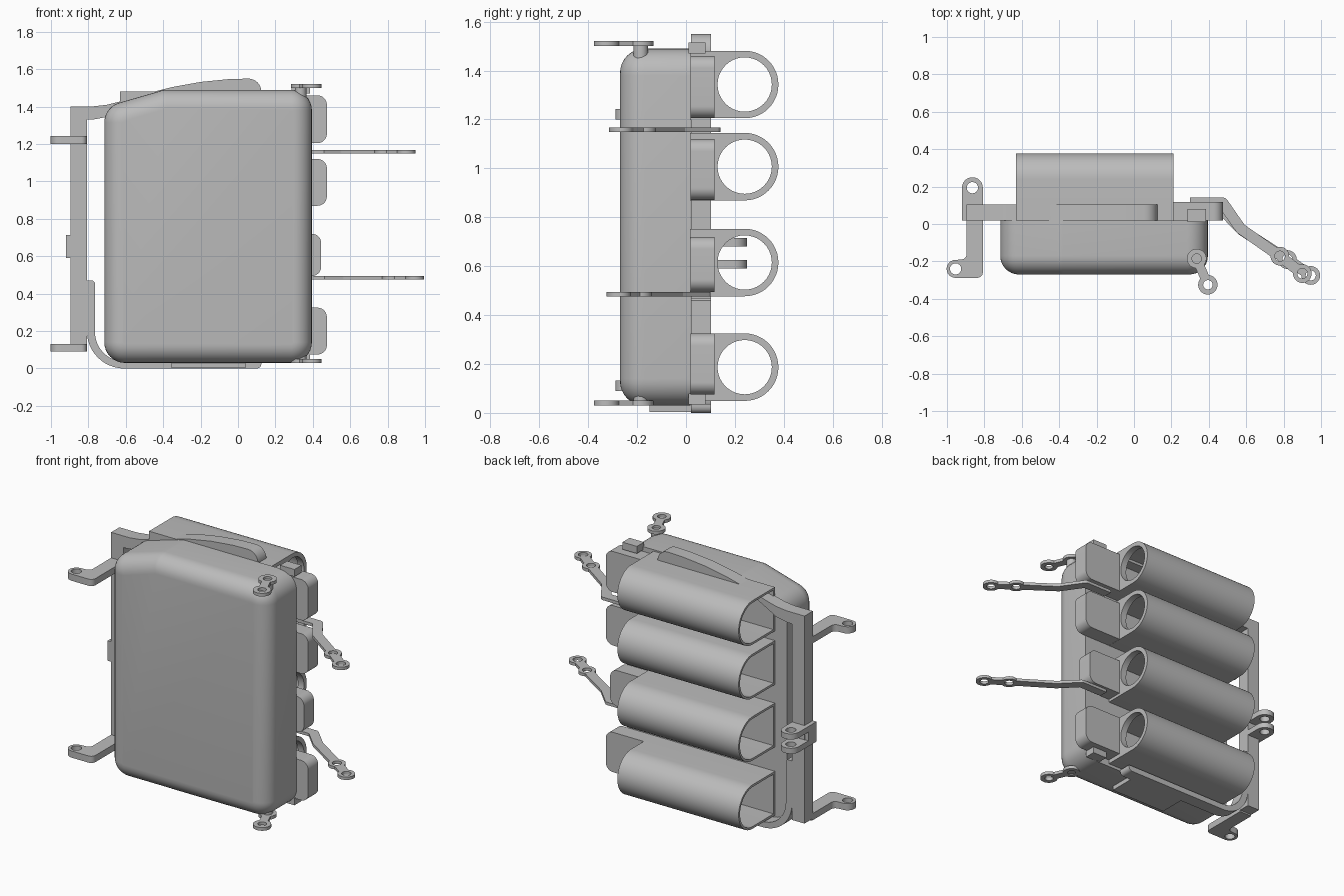
import bpy, bmesh, math
from mathutils import Vector

cube = bpy.data.objects.get("Cube")
if cube:
    bpy.data.objects.remove(cube, do_unlink=True)

GREY = (0.5, 0.5, 0.5, 1.0)
mat = bpy.data.materials.new("plain grey")
mat.use_nodes = True
mat.diffuse_color = GREY
mat.node_tree.nodes["Principled BSDF"].inputs["Base Color"].default_value = GREY


def finish(name, bm):
    """Turn a bmesh into a clean, shaded object."""
    bmesh.ops.remove_doubles(bm, verts=bm.verts, dist=0.0001)
    bmesh.ops.recalc_face_normals(bm, faces=bm.faces)
    me = bpy.data.meshes.new(name)
    bm.to_mesh(me)
    bm.free()
    me.materials.append(mat)
    ob = bpy.data.objects.new(name, me)
    bpy.context.collection.objects.link(ob)
    bpy.ops.object.select_all(action='DESELECT')
    ob.select_set(True)
    bpy.context.view_layer.objects.active = ob
    bpy.ops.object.shade_smooth_by_angle(angle=math.radians(35))
    return ob


def add_plate(bm, loops, lo, hi, axis):
    """Extrude flat outlines (later ones are holes) from lo to hi along an axis."""
    cu = bpy.data.curves.new("outline", 'CURVE')
    cu.dimensions, cu.fill_mode = '2D', 'BOTH'
    cu.extrude = (hi - lo) / 2
    for loop in loops:
        sp = cu.splines.new('POLY')
        sp.points.add(len(loop) - 1)
        sp.use_cyclic_u = True
        for p, (u, v) in zip(sp.points, loop):
            p.co = (u, v, 0, 1)
    ob = bpy.data.objects.new("outline", cu)
    bpy.context.collection.objects.link(ob)
    me = bpy.data.meshes.new_from_object(ob)
    for vert in me.vertices:
        u, v, w = vert.co
        w += (lo + hi) / 2
        vert.co = {'x': (w, u, v), 'y': (u, w, v), 'z': (u, v, w)}[axis]
    bm.from_mesh(me)
    bpy.data.objects.remove(ob, do_unlink=True)
    bpy.data.curves.remove(cu)
    bpy.data.meshes.remove(me)


def plate(name, loops, lo, hi, axis):
    bm = bmesh.new()
    add_plate(bm, loops, lo, hi, axis)
    return finish(name, bm)


def arc(c, r, a0, a1, n=12):
    return [(c[0] + r * math.cos(math.radians(a0 + (a1 - a0) * i / n)),
             c[1] + r * math.sin(math.radians(a0 + (a1 - a0) * i / n))) for i in range(n + 1)]


def circle(c, r, n=32):
    return arc(c, r, 0, 360, n)[:-1]


def rect(u0, u1, v0, v1):
    return [(u0, v0), (u1, v0), (u1, v1), (u0, v1)]


def rounded(centres, r, n=8):
    """Convex anticlockwise polygon of corner centres, grown by r."""
    pts, k = [], len(centres)
    for i, c in enumerate(centres):
        d0 = Vector(c) - Vector(centres[i - 1])
        d1 = Vector(centres[(i + 1) % k]) - Vector(c)
        a0 = math.degrees(math.atan2(-d0.x, d0.y))
        turn = (math.degrees(math.atan2(-d1.x, d1.y)) - a0) % 360
        pts += arc(c, r, a0, a0 + turn, n)
    return pts


def link(name, path, eyes, width, lo, hi, eye_r=0.05, hole=0.027):
    """Flat arm along a path, with ringed holes at the points listed in eyes."""
    bm = bmesh.new()
    for i, p in enumerate(path):
        if i in eyes:
            add_plate(bm, [circle(p, eye_r), circle(p, hole)], lo, hi, 'z')
        elif 0 < i < len(path) - 1:
            add_plate(bm, [circle(p, width / 2)], lo, hi, 'z')
    for i in range(len(path) - 1):
        a, b = Vector(path[i]), Vector(path[i + 1])
        d = (b - a).normalized()
        s = Vector((-d.y, d.x)) * width / 2
        a += d * (eye_r * 0.75 if i in eyes else 0)
        b -= d * (eye_r * 0.75 if i + 1 in eyes else 0)
        add_plate(bm, [[tuple(q) for q in (a - s, b - s, b + s, a + s)]], lo, hi, 'z')
    return finish(name, bm)


# Main case: rounded outline with a filleted front
BACK, FRONT, R, FILLET = 0.018, -0.27, 0.11, 0.1
corners = [(0.285, 0.14), (0.285, 1.38), (-0.38, 1.38), (-0.605, 1.315), (-0.605, 0.14)]
bm = bmesh.new()
rings = []
steps = [(BACK, 0)] + [(FRONT + FILLET * (1 - math.sin(t)), FILLET * (1 - math.cos(t)))
                       for t in [math.pi / 2 * i / 8 for i in range(9)]]
for y, inset in steps:
    rings.append([bm.verts.new((x, y, z)) for x, z in rounded(corners, R - inset)])
for r0, r1 in zip(rings, rings[1:]):
    for i in range(len(r0)):
        bm.faces.new((r0[i - 1], r0[i], r1[i], r1[i - 1]))
bm.faces.new(rings[0])
bm.faces.new(rings[-1])
finish("main_case", bm)

# Four tube holders with round-holed end caps, and a pad beside each
TUBE_Y, TUBE_R, WALL = 0.24, 0.138, 0.014


def d_shape(z, inset):
    r = TUBE_R - inset
    return [(BACK + inset, z + r), (BACK + inset, z - r)] + arc((TUBE_Y, z), r, -90, 90, 24)


for i, (z, pad_lo, pad_hi, pad_x) in enumerate([
        (0.187, 0.075, 0.325, 0.475), (0.615, 0.495, 0.72, 0.445),
        (1.007, 0.87, 1.12, 0.475), (1.343, 1.205, 1.46, 0.475)]):
    plate(f"tube_holder_{i + 1}", [d_shape(z, 0), d_shape(z, WALL)], -0.63, 0.19, 'x')
    plate(f"tube_end_cap_{i + 1}", [d_shape(z, 0), circle((TUBE_Y, z), 0.111, 40)], 0.17, 0.212, 'x')
    r = 0.05
    pad = [(0.212, pad_hi), (0.212, pad_lo)]
    pad += arc((pad_x - r, pad_lo + r), r, -90, 0) + arc((pad_x - r, pad_hi - r), r, 0, 90)
    plate(f"side_pad_{i + 1}", [pad], BACK, 0.117, 'y')

# Side frame: post, rising top rail, curved lower rail
F0, F1 = 0.02, 0.103
plate("frame_post", [rect(-0.895, -0.808, 0.1, 1.36)], F0, F1, 'y')
top_rail = [(-0.895, 1.33), (-0.78, 1.33), (-0.7, 1.345), (-0.6, 1.4), (-0.5, 1.45), (0.125, 1.45)]
top_rail += arc((0.055, 1.48), 0.07, 0, 90, 8)
top_rail += [(-0.05, 1.547), (-0.2, 1.532), (-0.35, 1.505), (-0.5, 1.468), (-0.64, 1.425),
             (-0.7, 1.41), (-0.77, 1.402), (-0.895, 1.402)]
plate("top_rail", [top_rail], F0, F1, 'y')
low_rail = [(-0.808, 0.47)] + arc((-0.608, 0.2), 0.2, 180, 270)
low_rail += [(0.09, 0.0)] + arc((0.1, 0.025), 0.025, -90, 0, 4) + [(0.125, 0.036)]
low_rail += arc((-0.605, 0.196), 0.16, 270, 180) + [(-0.765, 0.46), (-0.775, 0.47)]
plate("lower_rail", [low_rail], F0, F1, 'y')
plate("bottom_plate", [rect(-0.355, 0.04, -0.15, F0 + 0.01)], 0.003, 0.035, 'z')

# Twin hinge lugs on the post
plate("hinge_block", [rect(-0.92, -0.808, 0.59, 0.715)], F0, 0.1, 'y')
for i, z in enumerate((0.59, 0.68)):
    lug = [(-0.92, 0.095), (-0.808, 0.095)] + arc((-0.864, 0.194), 0.056, 0, 180)
    plate(f"hinge_lug_{i + 1}", [lug, circle((-0.864, 0.194), 0.03)], z, z + 0.035, 'z')

# Cranked feet reaching forward from the post
for name, z in (("lower_foot", 0.09), ("upper_foot", 1.2)):
    foot = [(-0.895, 0.03), (-0.895, -0.16)] + arc((-0.925, -0.16), 0.03, 0, -90, 6)
    foot += arc((-0.954, -0.24), 0.048, 90, 270) + arc((-0.838, -0.258), 0.03, -90, 0, 6)
    foot += [(-0.808, 0.03)]
    plate(name, [foot, circle((-0.954, -0.24), 0.03)], z, z + 0.042, 'z')

# Long bent arms on the other side
link("upper_arm", [(0.3, 0.112), (0.475, 0.112), (0.57, -0.025), (0.78, -0.172), (0.9, -0.265)],
     (3, 4), 0.058, 1.149, 1.168)
link("lower_arm", [(0.3, 0.072), (0.475, 0.072), (0.58, -0.035), (0.82, -0.19), (0.945, -0.275)],
     (3, 4), 0.058, 0.476, 0.494)

# Corner links at the top and bottom, with their standoffs and rear clips
for name, z, post_lo, post_hi, clip in (("top", 1.5, 1.45, 1.505, 1.47), ("bottom", 0.03, 0.035, 0.08, 0.035)):
    link(f"{name}_corner_link", [(0.335, -0.185), (0.395, -0.325)], (0, 1), 0.05, z, z + 0.02,
         0.052, 0.025)
    plate(f"{name}_link_standoff", [circle((0.335, -0.185), 0.03)], post_lo, post_hi, 'z')
    plate(f"{name}_rear_clip", [rect(0.285, 0.385, 0.01, 0.08)], clip, clip + 0.045, 'z')
